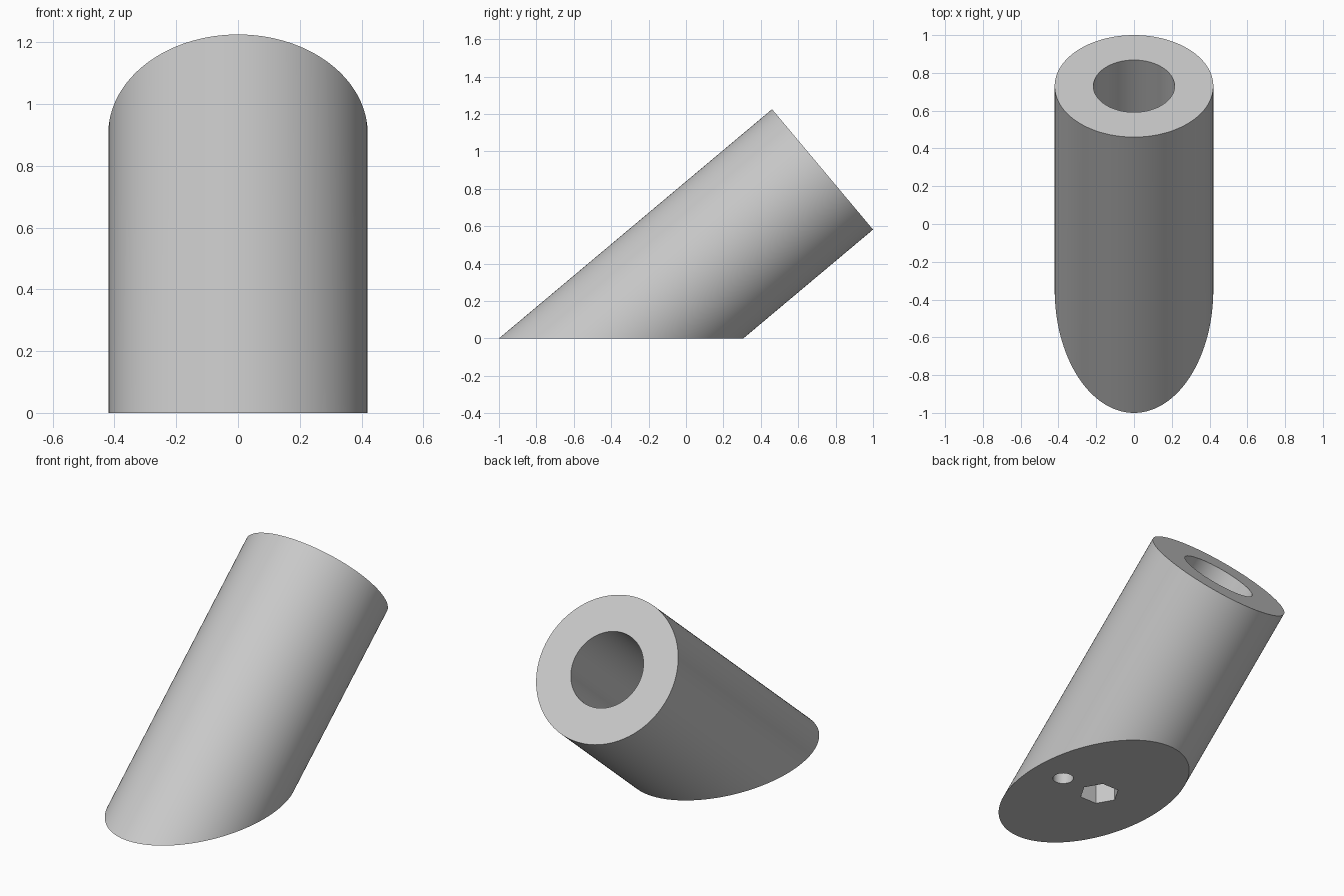
import bpy
import bmesh
import math
from mathutils import Matrix, Vector

cube = bpy.data.objects.get("Cube")
if cube:
    bpy.data.objects.remove(cube, do_unlink=True)

TILT = math.radians(40)
RADIUS = 0.42
BORE_RADIUS = 0.215
BORE_DEPTH = 0.9
AXIS = Vector((0, math.cos(TILT), math.sin(TILT)))
BASE = Vector((0, RADIUS / math.sin(TILT) - 1, 0))
LENGTH = (1 - RADIUS * math.sin(TILT) - BASE.y) / math.cos(TILT)

grey = bpy.data.materials.new("plain grey")
grey.use_nodes = True
colour = (0.58, 0.58, 0.58, 1)
grey.diffuse_color = colour
grey.node_tree.nodes["Principled BSDF"].inputs["Base Color"].default_value = colour


def cylinder(name, start, direction, radius, length, sides):
    """Closed cylinder running from start along direction."""
    bm = bmesh.new()
    turn = Matrix.Rotation(-math.acos(direction.z), 4, "X")
    place = Matrix.Translation(start + direction * length / 2) @ turn
    # A quarter turn puts a corner of the hexagon on the x axis
    place = place @ Matrix.Rotation(math.pi / 2, 4, "Z")
    bmesh.ops.create_cone(bm, cap_ends=True, segments=sides, radius1=radius,
                          radius2=radius, depth=length, matrix=place)
    mesh = bpy.data.meshes.new(name)
    bm.to_mesh(mesh)
    bm.free()
    obj = bpy.data.objects.new(name, mesh)
    bpy.context.collection.objects.link(obj)
    mesh.materials.append(grey)
    return obj


# Slanted body, trimmed flat on the ground
body = cylinder("slanted_tube", BASE - AXIS, AXIS, RADIUS, LENGTH + 1, 128)
bm = bmesh.new()
bm.from_mesh(body.data)
bmesh.ops.bisect_plane(bm, geom=bm.verts[:] + bm.edges[:] + bm.faces[:],
                       plane_co=(0, 0, 0), plane_no=(0, 0, 1), clear_inner=True)
bmesh.ops.holes_fill(bm, edges=[e for e in bm.edges if e.is_boundary])
bmesh.ops.recalc_face_normals(bm, faces=bm.faces)
bm.to_mesh(body.data)
bm.free()

# Blind bore, hexagonal nut pocket and round pin hole
up = Vector((0, 0, 1))
cutters = [
    cylinder("bore_cutter", BASE + AXIS * (LENGTH - BORE_DEPTH), AXIS,
             BORE_RADIUS, BORE_DEPTH + 0.1, 96),
    cylinder("hex_pocket_cutter", Vector((-0.04, BASE.y, -0.1)), up, 0.11, 0.3, 6),
    cylinder("pin_hole_cutter", Vector((0.223, BASE.y, -0.1)), up, 0.057, 0.25, 48),
]
bpy.ops.object.select_all(action="DESELECT")
body.select_set(True)
bpy.context.view_layer.objects.active = body
for cutter in cutters:
    cutter.hide_render = True
    cut = body.modifiers.new(cutter.name, "BOOLEAN")
    cut.operation = "DIFFERENCE"
    cut.solver = "EXACT"
    cut.object = cutter
    bpy.ops.object.modifier_apply(modifier=cut.name)
for cutter in cutters:
    bpy.data.objects.remove(cutter, do_unlink=True)

bpy.ops.object.shade_smooth_by_angle(angle=math.radians(30))
